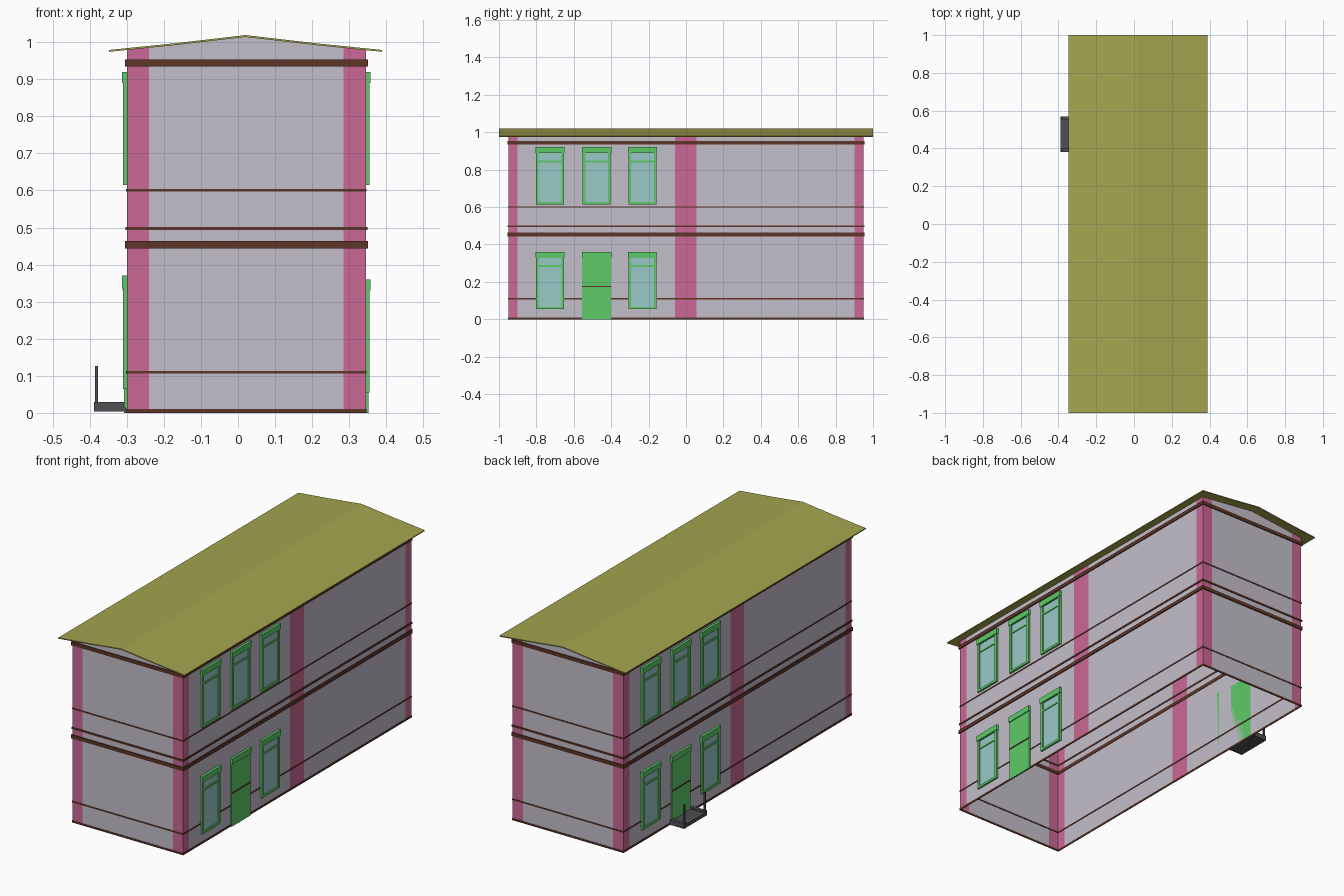
import bpy, bmesh

if "Cube" in bpy.data.objects:
    bpy.data.objects.remove(bpy.data.objects["Cube"])

CX, HX, HY = 0.0225, 0.3225, 0.95      # body centre and half sizes


def material(name, rgb):
    m = bpy.data.materials.new(name)
    m.diffuse_color = (*rgb, 1)
    m.use_nodes = True
    m.node_tree.nodes["Principled BSDF"].inputs["Base Color"].default_value = m.diffuse_color
    return m


WALL = material("wall_lilac", (0.55, 0.52, 0.60))
PINK = material("pilaster_pink", (0.60, 0.14, 0.30))
BROWN = material("band_brown", (0.11, 0.035, 0.02))
GREEN = material("frame_green", (0.11, 0.60, 0.14))
GLASS = material("glass_teal", (0.33, 0.58, 0.58))
ROOF = material("roof_olive", (0.38, 0.38, 0.08))
DARK = material("step_dark", (0.08, 0.08, 0.085))


def finish(name, bm, *mats):
    bmesh.ops.recalc_face_normals(bm, faces=bm.faces)
    me = bpy.data.meshes.new(name)
    bm.to_mesh(me)
    bm.free()
    for m in mats:
        me.materials.append(m)
    ob = bpy.data.objects.new(name, me)
    bpy.context.collection.objects.link(ob)
    return ob


def boxes(name, mat, items):
    """One object made of boxes given as (x0, x1, y0, y1, z0, z1)."""
    bm = bmesh.new()
    for x0, x1, y0, y1, z0, z1 in items:
        vs = bmesh.ops.create_cube(bm, size=1)["verts"]
        for v in vs:
            v.co = ((x0 + x1) / 2 + v.co.x * (x1 - x0),
                    (y0 + y1) / 2 + v.co.y * (y1 - y0),
                    (z0 + z1) / 2 + v.co.z * (z1 - z0))
    return finish(name, bm, mat)


# Roof: thin bent sheet with overhang
profile = [(-0.348, 0.974), (-0.17, 0.992), (0.02, 1.014), (0.21, 0.992), (0.388, 0.974)]
bm = bmesh.new()
outline = profile + [(x, z + 0.005) for x, z in reversed(profile)]
face = bm.faces.new([bm.verts.new((x, -1, z)) for x, z in outline])
ext = bmesh.ops.extrude_face_region(bm, geom=[face])["geom"]
bmesh.ops.translate(bm, vec=(0, 2, 0), verts=[g for g in ext if isinstance(g, bmesh.types.BMVert)])
finish("roof", bm, ROOF)


def roof_z(x):
    for (xa, za), (xb, zb) in zip(profile, profile[1:]):
        if xa <= x <= xb:
            return za + (zb - za) * (x - xa) / (xb - xa)


# Walls: open shell with gables, split into lilac panels and pink strips
half = [(-0.30, -HY, 1), (-0.24, -HY, 0), (-0.17, -HY, 0), (0.02, -HY, 0), (0.21, -HY, 0),
        (0.285, -HY, 1), (0.345, -HY, 1), (0.345, -0.90, 0), (0.345, -0.058, 1),
        (0.345, 0.055, 0), (0.345, 0.90, 1)]
ring = half + [(2 * CX - x, -y, m) for x, y, m in half]
bm = bmesh.new()
low = [bm.verts.new((x, y, 0)) for x, y, m in ring]
top = [bm.verts.new((x, y, roof_z(x))) for x, y, m in ring]
for i, (x, y, m) in enumerate(ring):
    j = (i + 1) % len(ring)
    f = bm.faces.new((low[i], low[j], top[j], top[i]))
    f.material_index = m
finish("walls", bm, WALL, PINK)

# Brown bands running round the house
bands = [(0, 0.010, 0.002), (0.106, 0.113, 0.002), (0.444, 0.463, 0.005),
         (0.493, 0.502, 0.004), (0.597, 0.604, 0.002), (0.934, 0.953, 0.005)]
for n, (z0, z1, out) in enumerate(bands):
    bx, by, t = HX + out, HY + out, out + 0.002
    boxes(f"band_{n + 1}", BROWN, [
        (CX - bx, CX + bx, -by, -by + t, z0, z1), (CX - bx, CX + bx, by - t, by, z0, z1),
        (CX - bx, CX - bx + t, -by, by, z0, z1), (CX + bx - t, CX + bx, -by, by, z0, z1)])


def side_boxes(name, mat, side, items):
    """Boxes measured outward from the long wall; the left side is the right turned by 180 degrees."""
    out = []
    for d0, d1, y0, y1, z0, z1 in items:
        xs = sorted(CX + side * (HX + d) for d in (d0, d1))
        ys = sorted(side * y for y in (y0, y1))
        out.append((*xs, *ys, z0, z1))
    boxes(name, mat, out)


def window(name, side, y, z):
    a, b, t, h = y - 0.075, y + 0.075, 0.014, 0.305
    side_boxes(name + "_frame", GREEN, side, [
        (0, 0.010, a, a + t, z, z + h), (0, 0.010, b - t, b, z, z + h),
        (0, 0.010, a + t, b - t, z, z + 0.012),
        (0, 0.010, a + t, b - t, z + h - 0.032, z + h),
        (0, 0.008, a + t, b - t, z + 0.224, z + 0.234),
        (0, 0.013, a - 0.003, b + 0.003, z + h - 0.030, z + h)])
    side_boxes(name + "_glass", GLASS, side, [(0, 0.004, a + t, b - t, z + 0.012, z + h - 0.032)])


# Windows and doors on both long sides
for side, label, lift in ((1, "right", 0), (-1, "left", 0.010)):
    for n, y in enumerate((-0.7275, -0.4775, -0.2325)):
        window(f"{label}_upper_window_{n + 1}", side, y, 0.615)
        if n != 1:
            window(f"{label}_lower_window_{n + 1}", side, y, 0.055 + lift)
    side_boxes(label + "_door", GREEN, side, [
        (0, 0.007, -0.555, -0.40, 0, 0.33), (0, 0.012, -0.557, -0.398, 0.33, 0.36)])
    side_boxes(label + "_door_rail", BROWN, side, [(0.005, 0.009, -0.555, -0.40, 0.172, 0.179)])

# Entrance step and its posts on the left side
boxes("entrance_step", DARK, [(-0.388, -0.302, 0.38, 0.57, 0.004, 0.014),
                              (-0.388, -0.306, 0.40, 0.55, 0.014, 0.022),
                              (-0.388, -0.306, 0.38, 0.40, 0.014, 0.030),
                              (-0.388, -0.306, 0.55, 0.57, 0.014, 0.030)])
boxes("step_posts", DARK, [(-0.386, -0.378, y - 0.004, y + 0.004, 0.004, 0.127)
                           for y in (0.39, 0.56)])
